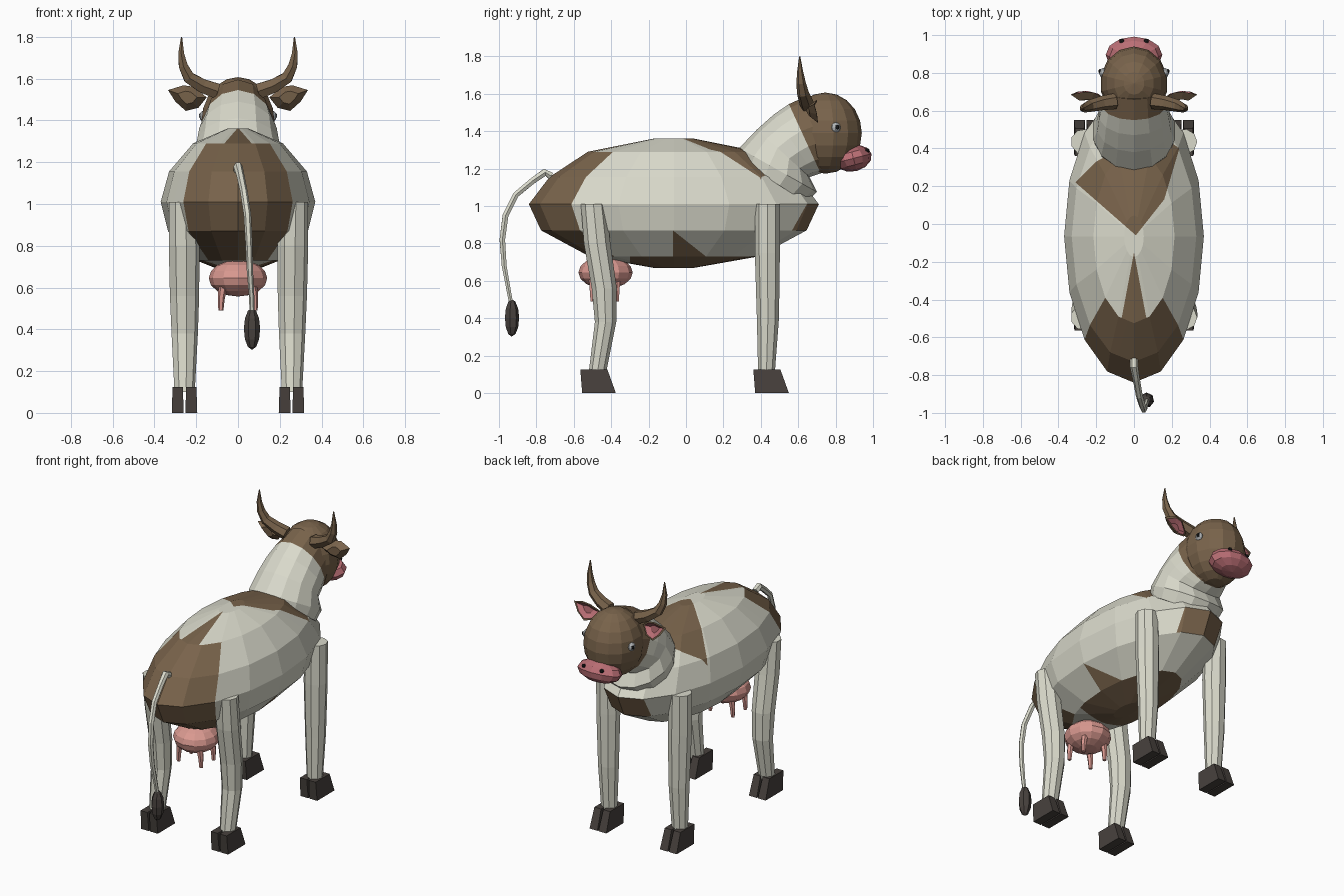
import bpy, bmesh, math
from mathutils import Vector, Matrix

if "Cube" in bpy.data.objects:
    bpy.data.objects.remove(bpy.data.objects["Cube"])

COLOURS = [("white_hide", (.70, .70, .60)), ("brown_hide", (.19, .125, .07)),
           ("muzzle_pink", (.50, .16, .18)), ("udder_pink", (.70, .32, .28)),
           ("hoof_dark", (.065, .054, .048)), ("black", (.01, .01, .01)),
           ("eye_grey", (.45, .47, .48))]
MATS = []
for n, c in COLOURS:
    m = bpy.data.materials.new(n)
    m.diffuse_color = (*c, 1)
    m.use_nodes = True
    m.node_tree.nodes["Principled BSDF"].inputs["Base Color"].default_value = m.diffuse_color
    MATS.append(m)
WHITE, BROWN, MUZZLE, UDDER, HOOF, BLACK, EYE = range(7)


def finish(name, bm):
    bmesh.ops.recalc_face_normals(bm, faces=bm.faces[:])
    me = bpy.data.meshes.new(name)
    bm.to_mesh(me)
    bm.free()
    for m in MATS:
        me.materials.append(m)
    ob = bpy.data.objects.new(name, me)
    bpy.context.collection.objects.link(ob)
    return ob


def loft(rings, mats):
    """Skin a list of rings; mats is one index or one per band."""
    bm = bmesh.new()
    vs = [[bm.verts.new(p) for p in r] for r in rings]
    n = len(rings[0])
    if isinstance(mats, int):
        mats = [mats] * (len(rings) - 1)
    for k in range(len(rings) - 1):
        for i in range(n):
            j = (i + 1) % n
            bm.faces.new((vs[k][i], vs[k][j], vs[k + 1][j], vs[k + 1][i])).material_index = mats[k]
    bm.faces.new(vs[0]).material_index = mats[0]
    bm.faces.new(vs[-1]).material_index = mats[-1]
    return bm


def oval(c, a, b, n, turn=0.0):
    """Ring around c with half axes a and b."""
    c, a, b = Vector(c), Vector(a), Vector(b)
    return [c + a * math.cos(t) + b * math.sin(t)
            for t in (2 * math.pi * (i + turn) / n for i in range(n))]


def tube(name, path, radii, ref, n, mat):
    pts = [Vector(p) for p in path]
    rings = []
    for i, p in enumerate(pts):
        t = (pts[min(i + 1, len(pts) - 1)] - pts[max(i - 1, 0)]).normalized()
        b = t.cross(Vector(ref)).normalized()
        a = b.cross(t)
        rings.append(oval(p, a * radii[i], b * radii[i], n))
    return finish(name, loft(rings, mat))


def ball(name, c, r, u, v, mat, tilt=0.0):
    bm = bmesh.new()
    mtx = Matrix.Translation(c) @ Matrix.Rotation(tilt, 4, 'X') @ Matrix.Diagonal((*r, 1))
    bmesh.ops.create_uvsphere(bm, u_segments=u, v_segments=v, radius=1, matrix=mtx)
    for f in bm.faces:
        f.material_index = mat
    return finish(name, bm)


def paint(bm, poly, i, j, cond, mat):
    """Cut a convex patch, projected on axes i and j, into the faces meeting cond."""
    mid = [sum(p[k] for p in poly) / len(poly) for k in (0, 1)]
    planes = []
    for p, q in zip(poly, poly[1:] + poly[:1]):
        co, no = Vector((0, 0, 0)), Vector((0, 0, 0))
        co[i], co[j] = p
        no[i], no[j] = q[1] - p[1], p[0] - q[0]
        m = Vector((0, 0, 0))
        m[i], m[j] = mid
        if (m - co).dot(no) > 0:
            no = -no
        planes.append((co, no))
        fs = [f for f in bm.faces if cond(f.calc_center_median())]
        geom = fs + list({e for f in fs for e in f.edges}) + list({v for f in fs for v in f.verts})
        bmesh.ops.bisect_plane(bm, geom=geom, dist=1e-5, plane_co=co, plane_no=no)
    for f in bm.faces:
        c = f.calc_center_median()
        if cond(c) and all((c - co).dot(no) < 0 for co, no in planes):
            f.material_index = mat


# Body: stacked ovals with painted patches
CY = -0.065
levels = [(.67, .05, .11), (.73, .20, .45), (.87, .335, .71), (1.01, .37, .775),
          (1.155, .33, .665), (1.29, .215, .46), (1.36, .052, .11)]
body = loft([oval((0, CY, z), (a, 0, 0), (0, b, 0), 16) for z, a, b in levels], WHITE)
for f in body.faces:  # rump
    c = f.calc_center_median()
    if .73 < c.z < 1.29 and abs(c.x) / .37 < (CY - c.y) / .775:
        f.material_index = BROWN
paint(body, [(-.075, -.55), (.075, -.55), (0, -.15)], 0, 1, lambda c: c.z > 1.29, BROWN)
paint(body, [(.01, -.06), (.16, .13), (.24, .40), (.1, .5), (-.2, .33), (-.31, .22)], 0, 1,
      lambda c: c.z > 1.02, BROWN)
paint(body, [(-.21, -.3), (.21, -.3), (.21, .38), (-.21, .38)], 0, 1, lambda c: c.z < .73, BROWN)
paint(body, [(-.07, .72), (-.07, .87), (.12, .72)], 1, 2,
      lambda c: c.x > 0 and .73 < c.z < .87, BROWN)
paint(body, [(-.145, .86), (.145, .86), (.145, 1.02), (-.145, 1.02)], 0, 2,
      lambda c: c.y > .3 and .87 < c.z < 1.01, BROWN)
finish("body", body)

# Neck: tilted rings from top point to bottom point, brown behind the head
neck = [((.28, 1.25), (.64, 1.02), .21), ((.285, 1.31), (.70, 1.075), .222),
        ((.38, 1.41), (.66, 1.155), .20), ((.47, 1.49), (.69, 1.165), .19),
        ((.55, 1.545), (.72, 1.175), .175), ((.66, 1.595), (.78, 1.185), .16)]
rings = []
for t, b, w in neck:
    t, b = Vector((0, *t)), Vector((0, *b))
    rings.append(oval((t + b) / 2, (w, 0, 0), (t - b) / 2, 14, .5))
finish("neck", loft(rings, [WHITE] * 4 + [BROWN]))

# Head, muzzle and nostrils
ball("head", (0, .745, 1.39), (.18, .195, .217), 14, 10, BROWN)
ball("muzzle", (0, .895, 1.255), (.15, .10, .07), 12, 6, MUZZLE, .25)
for s in (-1, 1):
    side = "right" if s > 0 else "left"
    ball(side + "_nostril", (s * .065, .968, 1.297), (.014, .014, .012), 6, 4, BLACK)
    ball(side + "_eye", (s * .163, .80, 1.42), (.022, .027, .027), 8, 6, EYE)
    ball(side + "_pupil", (s * .179, .809, 1.422), (.010, .013, .013), 6, 4, BLACK)

    # Horn
    path = [(.10, .65, 1.54), (.17, .64, 1.565), (.235, .625, 1.605), (.262, .615, 1.66),
            (.272, .61, 1.72), (.27, .608, 1.80)]
    tube(side + "_horn", [(s * x, y, z) for x, y, z in path],
         [.042, .038, .032, .025, .016, .003], (0, 1, 0), 6, BROWN)

    # Ear: leaf shell with a sunken pink inside
    edge = [(.15, .66, 1.51), (.21, .695, 1.56), (.26, .70, 1.568), (.335, .685, 1.545),
            (.30, .70, 1.49), (.25, .705, 1.445), (.19, .69, 1.46)]
    edge = [Vector((s * x, y, z)) for x, y, z in edge]
    mid = sum(edge, Vector()) / len(edge)
    back = [mid + (p - mid) * .5 + Vector((0, -.035, 0)) for p in edge]
    inner = [mid + (p - mid) * .82 + Vector((0, .002, 0)) for p in edge]
    deep = [mid + (p - mid) * .4 + Vector((0, -.016, 0)) for p in edge]
    finish(side + "_ear", loft([back, edge, inner, deep], [BROWN, BROWN, MUZZLE]))

    # Legs: (centre x, centre y, z, half x, half y)
    front = [(.265, .435, 1.01, .070, .068), (.26, .435, .75, .075, .068),
             (.257, .438, .40, .065, .060), (.257, .430, .10, .05, .045)]
    hind = [(.265, -.495, 1.01, .070, .068), (.26, -.475, .80, .076, .072),
            (.258, -.437, .56, .072, .068), (.257, -.430, .38, .065, .058),
            (.257, -.475, .10, .05, .047)]
    for word, rows, y0 in (("front", front, .36), ("hind", hind, -.565)):
        finish(f"{word}_{side}_leg", loft(
            [oval((s * x, y, z), (a, 0, 0), (0, b, 0), 9) for x, y, z, a, b in rows], WHITE))
        # Cloven hoof: two wedge toes
        for k, (xa, xb) in enumerate(((.195, .252), (.26, .317))):
            quads = []
            for z, ya, yb, pinch in ((0, y0 + .01, y0 + .19, 0), (.125, y0, y0 + .145, .004)):
                quads.append([(s * x, y, z) for x, y in (
                    (xa + pinch, ya), (xb - pinch, ya), (xb - pinch, yb), (xa + pinch, yb))])
            finish(f"{word}_{side}_toe_{k + 1}", loft(quads, HOOF))

    # Teats
    for y in (-.50, -.37):
        tube(f"{side}_teat", [(s * .07, y, .62), (s * .08, y, .55), (s * .082, y, .49)],
             [.022, .017, .012], (1, 0, 0), 6, UDDER)

# Udder
ball("udder", (0, -.43, .645), (.14, .145, .088), 12, 8, UDDER)

# Tail and tuft
tube("tail", [(0, -.72, 1.16), (0, -.755, 1.18), (.012, -.82, 1.135), (.028, -.91, 1.06),
              (.045, -.965, .95), (.052, -.982, .82), (.057, -.972, .68), (.065, -.95, .56),
              (.068, -.933, .47)],
     [.022, .022, .019, .018, .018, .017, .015, .013, .012], (1, 0, 0), 6, WHITE)
ball("tail_tuft", (.067, -.932, .402), (.04, .04, .10), 7, 6, HOOF)
